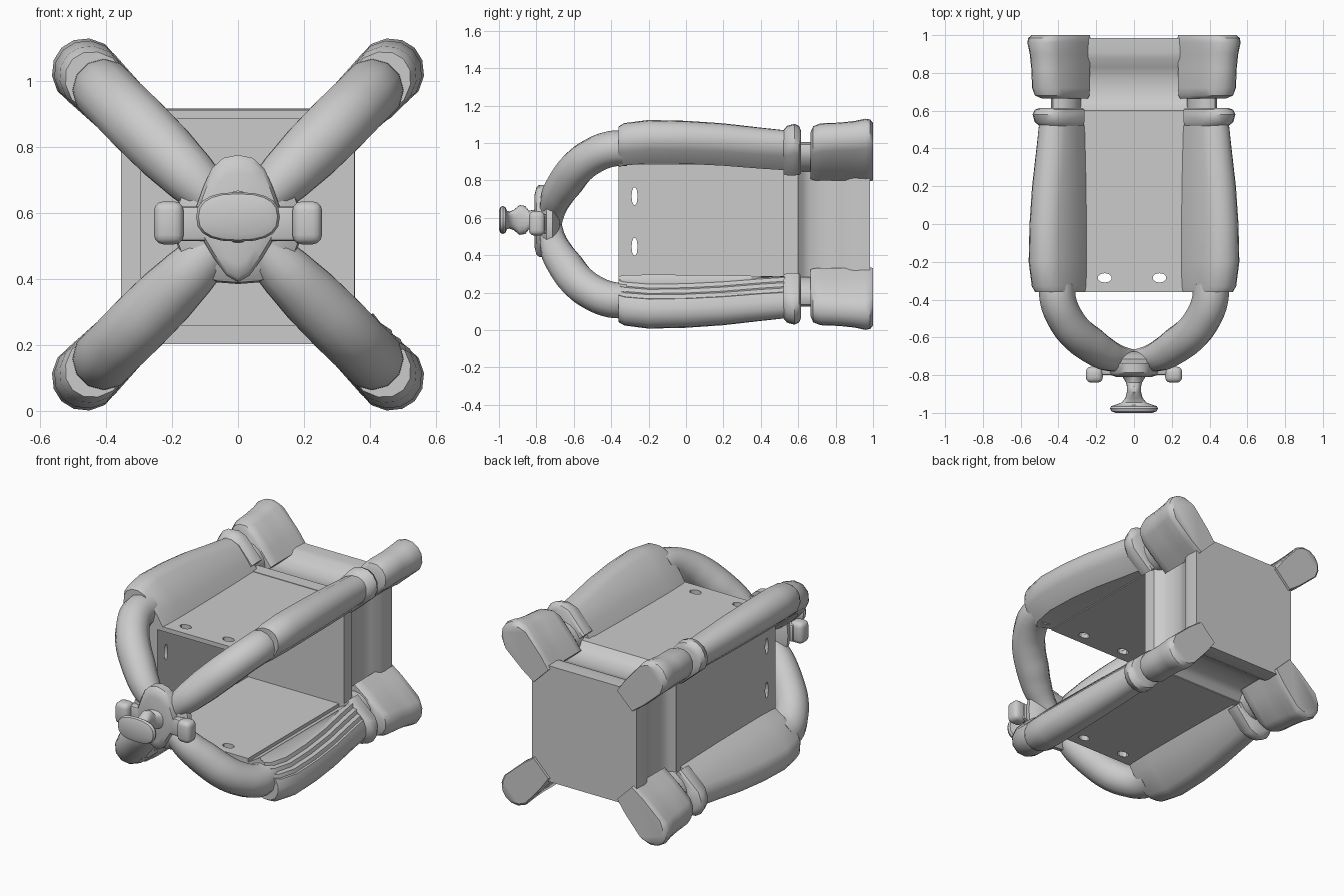
import bpy, bmesh, math
from mathutils import Vector

if "Cube" in bpy.data.objects:
    bpy.data.objects.remove(bpy.data.objects["Cube"])

Z0 = 0.565           # height of the lantern's long axis
H = 0.355            # half width of the square housing
S = math.sqrt(0.5)


def finish(ob, bevel=0.0, segs=2, angle=38):
    bpy.ops.object.select_all(action='DESELECT')
    bpy.context.view_layer.objects.active = ob
    ob.select_set(True)
    if bevel:
        m = ob.modifiers.new("bevel", 'BEVEL')
        m.width, m.segments, m.limit_method = bevel, segs, 'ANGLE'
        m.angle_limit = math.radians(30)
        bpy.ops.object.modifier_apply(modifier="bevel")
    bpy.ops.object.shade_smooth_by_angle(angle=math.radians(angle))
    return ob


def loft(name, rings, bevel=0.0, segs=2):
    """Skin a list of equal-length point rings and cap both ends."""
    bm = bmesh.new()
    vs = [[bm.verts.new(p) for p in ring] for ring in rings]
    n = len(vs[0])
    for a, b in zip(vs, vs[1:]):
        for i in range(n):
            bm.faces.new((a[i], a[(i + 1) % n], b[(i + 1) % n], b[i]))
    bm.faces.new(vs[0])
    bm.faces.new(vs[-1])
    bmesh.ops.recalc_face_normals(bm, faces=bm.faces)
    me = bpy.data.meshes.new(name)
    bm.to_mesh(me)
    bm.free()
    ob = bpy.data.objects.new(name, me)
    bpy.context.collection.objects.link(ob)
    return finish(ob, bevel, segs)


def box(name, lo, hi, bevel=0.0, segs=2):
    rings = [[(lo[0], y, lo[2]), (hi[0], y, lo[2]), (hi[0], y, hi[2]), (lo[0], y, hi[2])]
             for y in (lo[1], hi[1])]
    return loft(name, rings, bevel, segs)


def diag(sx, sz, u, r, y):
    """Point at distance r along a corner diagonal, u across it."""
    return (sx * (r + u) * S, y, Z0 + sz * (r - u) * S)


def diag_loft(name, sx, sz, section, stations, bevel=0.0):
    """Stations are (y, width scale, outward shift); only the outer part shifts."""
    rings = [[diag(sx, sz, u * w, r + (d if r > 0.5 else 0), y) for u, r in section]
             for y, w, d in stations]
    return loft(name, rings, bevel)


def ellipse(y, rx, rz, zc, n=20):
    ring = []
    for i in range(n):
        a = 2 * math.pi * i / n
        c, s = math.cos(a), math.sin(a)
        ring.append((rx * math.copysign(abs(c) ** 0.8, c), y,
                     zc + rz * math.copysign(abs(s) ** 0.8, s)))
    return ring


def cut_holes(ob, centres, axis, size):
    for c in centres:
        bpy.ops.mesh.primitive_cylinder_add(vertices=10, radius=1, depth=0.3, location=c)
        cut = bpy.context.object
        cut.hide_render = True
        cut.scale = (size[0], size[1], 1)
        if axis == 'X':
            cut.rotation_euler = (0, math.pi / 2, 0)
        m = ob.modifiers.new("hole", 'BOOLEAN')
        m.object, m.operation, m.solver = cut, 'DIFFERENCE', 'EXACT'
        bpy.context.view_layer.objects.active = ob
        bpy.ops.object.modifier_apply(modifier="hole")
        bpy.data.objects.remove(cut)
    finish(ob)


# Housing panels: top, bottom and left; the right side is open
F, B = -0.36, 0.6
top = box("top_panel", (-0.345, F, Z0 + 0.32), (0.32, B, Z0 + 0.347))
bottom = box("bottom_panel", (-0.345, F, Z0 - 0.362), (0.32, B, Z0 - 0.305))
left = box("left_panel", (-H, F, Z0 - 0.345), (-0.295, B, Z0 + 0.345))
cut_holes(top, [(x, -0.285, Z0 + 0.33) for x in (-0.155, 0.135)], 'Z', (0.037, 0.025))
cut_holes(bottom, [(x, -0.285, Z0 - 0.33) for x in (-0.155, 0.135)], 'Z', (0.037, 0.025))
cut_holes(left, [(-0.325, -0.275, z) for z in (0.445, 0.715)], 'X', (0.05, 0.016))

# Base: rear wall, waist and back plate in one square profile
base = [(0.52, 0.353), (0.6, 0.353), (0.625, 0.325), (0.66, 0.305), (0.77, 0.3),
        (0.83, 0.32), (0.88, 0.35), (0.91, H), (0.985, H)]
loft("base", [[(a * h, y, Z0 - 0.003 + b * h) for a, b in ((-1, -1), (1, -1), (1, 1), (-1, 1))]
              for y, h in base])

# Outer rounded tip shared by posts, collars and feet
TIP = [(0.095, 0.655), (0.075, 0.70), (0.04, 0.73), (0, 0.74),
       (-0.04, 0.73), (-0.075, 0.70), (-0.095, 0.655)]
POST = [(-0.36, 0.93, -0.03), (-0.33, 1, -0.01), (-0.2, 1.05, 0.01), (0, 1.03, 0.005),
        (0.2, 1, -0.012), (0.4, 0.94, -0.04), (0.56, 0.88, -0.06)]
COLLAR = [(0.52, 0.93, -0.06), (0.54, 1.05, -0.035), (0.58, 1.06, -0.02),
          (0.605, 1.03, -0.035), (0.615, 0.9, -0.06)]
FOOT = [(0.665, 0.8, -0.07), (0.68, 0.95, -0.03), (0.72, 1.0, -0.012), (0.82, 0.98, -0.005),
        (0.9, 1.02, 0.004), (0.96, 1.07, 0.018), (0.985, 1.06, 0.012), (1.0, 1.0, -0.01)]
ARM = [(-0.32, 0.575, 1), (-0.4, 0.57, 1), (-0.5, 0.515, 1), (-0.58, 0.43, 1.02),
       (-0.64, 0.32, 1), (-0.69, 0.21, 0.9), (-0.715, 0.1, 0.72), (-0.725, 0.0, 0.62)]

for sx, sname in ((-1, "left"), (1, "right")):
    for sz, zname in ((-1, "lower"), (1, "upper")):
        tag = f"{zname}_{sname}"
        # Flared corner post, trimmed on the open right side
        closed = [(0.062, 0.41), (0.085, 0.5)]
        side = closed if sx < 0 else ([(0.095, 0.55)] if sz > 0 else [(0.095, 0.48)])
        if (sx, sz) == (1, -1):                    # this post is ribbed lengthwise
            side = side + [(0.098 - 0.01 * (i % 2), 0.505 + 0.02 * i) for i in range(1, 8)]
        section = [(-0.085, 0.5), (-0.062, 0.41), (0, 0.46)] + side + TIP
        diag_loft("post_" + tag, sx, sz, section, POST)

        # Collar, neck and foot at the base end
        root = [(-0.085, 0.46), (0.085, 0.46)]
        diag_loft("collar_" + tag, sx, sz, root + TIP, COLLAR)
        neck = [(0.06 * math.cos(a), 0.51 + 0.095 * math.sin(a))
                for a in [i * math.pi / 6 for i in range(12)]]
        loft("neck_" + tag, [[diag(sx, sz, u, r, y) for u, r in neck] for y in (0.58, 0.72)])
        fillet = [(-0.085, 0.49), (-0.07, 0.40), (0.07, 0.40), (0.085, 0.49)]
        diag_loft("foot_" + tag, sx, sz, fillet + TIP, FOOT)

        # Curved arm sweeping to the hub
        cu = bpy.data.curves.new("arm_" + tag, 'CURVE')
        cu.dimensions = '3D'
        cu.bevel_depth, cu.bevel_resolution, cu.use_fill_caps = 0.096, 4, True
        sp = cu.splines.new('BEZIER')
        sp.bezier_points.add(len(ARM) - 1)
        sp.resolution_u = 4
        for p, (y, r, w) in zip(sp.bezier_points, ARM):
            p.co = Vector(diag(sx, sz, 0, r, y))
            p.radius = w
            p.handle_left_type = p.handle_right_type = 'AUTO'
        arm = bpy.data.objects.new("arm_" + tag, cu)
        bpy.context.collection.objects.link(arm)
        bpy.ops.object.select_all(action='DESELECT')
        bpy.context.view_layer.objects.active = arm
        arm.select_set(True)
        bpy.ops.object.convert(target='MESH')
        finish(bpy.context.object)

    # Side lug beside the hub
    x = sorted((sx * 0.165, sx * 0.255))
    box("hub_lug_" + sname, (x[0], -0.84, 0.505), (x[1], -0.755, 0.635), 0.028, 3)
    x = sorted((sx * 0.05, sx * 0.2))
    box("hub_lug_link_" + sname, (x[0], -0.80, 0.515), (x[1], -0.745, 0.62), 0.012)

# Hub core where the four arms merge
loft("hub_core", [ellipse(y, r, r * 0.95, Z0, 24) for y, r in
                  ((-0.775, 0.11), (-0.765, 0.15), (-0.745, 0.185), (-0.715, 0.19),
                   (-0.69, 0.15), (-0.675, 0.09))])

# Teardrop hub plate
half = [(0.045, 0.767), (0.08, 0.735), (0.105, 0.68), (0.13, 0.61), (0.12, 0.54),
        (0.075, 0.465), (0.035, 0.41)]
outline = [(0, 0.776)] + half + [(0, 0.39)] + [(-x, z) for x, z in reversed(half)]
loft("hub_plate", [[(x * k, y, 0.58 + (z - 0.58) * k) for x, z in outline]
                   for y, k in ((-0.81, 0.72), (-0.80, 0.93), (-0.785, 1), (-0.735, 1))])

# Finial knob with a wide oval cap
finial = [(-0.78, 0.085, 0.09), (-0.81, 0.06, 0.055), (-0.84, 0.042, 0.05),
          (-0.86, 0.038, 0.075), (-0.89, 0.038, 0.08), (-0.92, 0.045, 0.055),
          (-0.945, 0.065, 0.045), (-0.958, 0.1, 0.05), (-0.965, 0.122, 0.068),
          (-0.978, 0.127, 0.075), (-0.992, 0.12, 0.07), (-1.0, 0.095, 0.05)]
loft("finial", [ellipse(y, rx, rz, 0.588) for y, rx, rz in finial])
